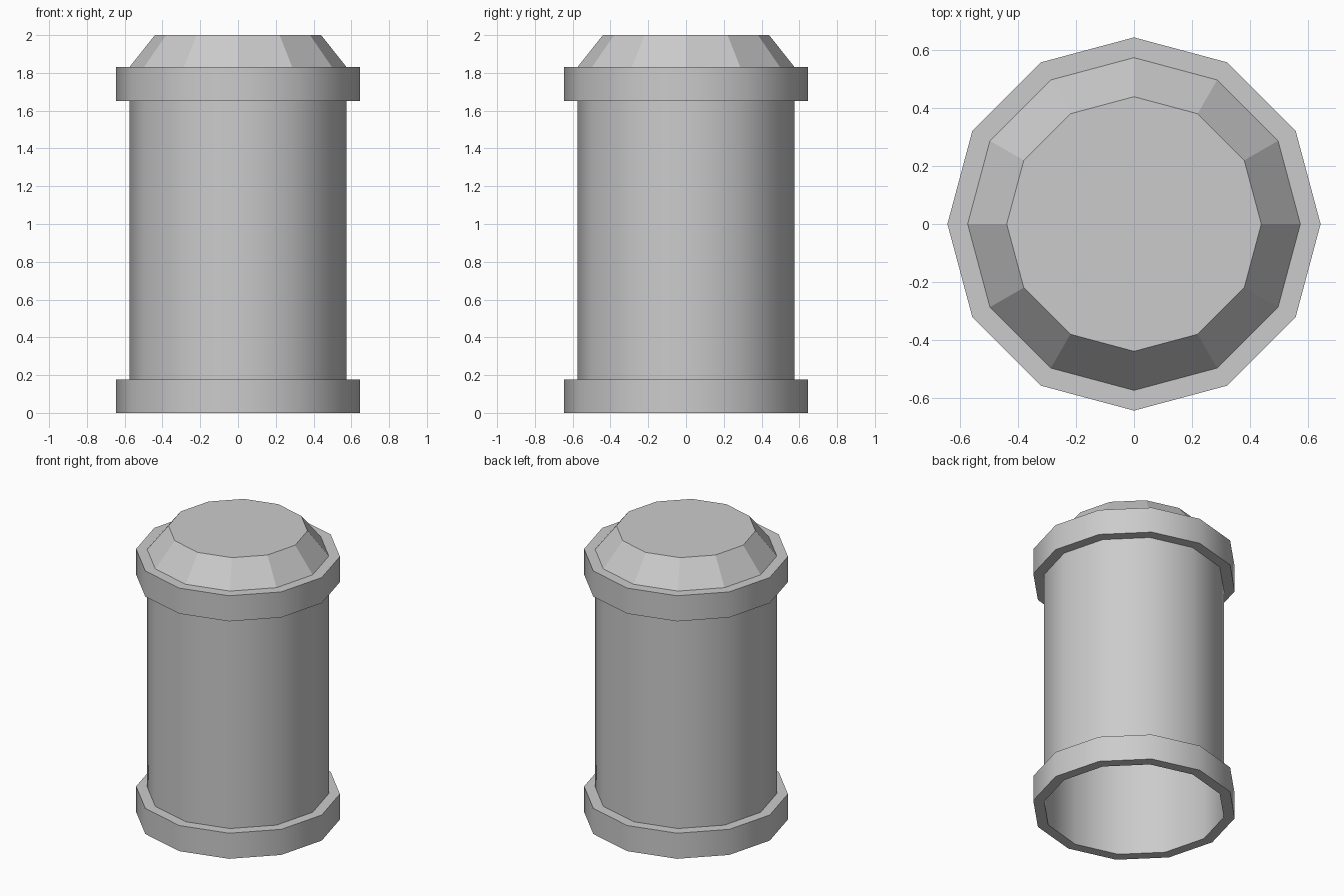
import bpy
import bmesh
import math

cube = bpy.data.objects.get("Cube")
if cube:
    bpy.data.objects.remove(cube, do_unlink=True)

SIDES = 12
BODY_R, RING_R, TOP_R = 0.575, 0.645, 0.44
RING_H, LID_Z, TOP_Z = 0.178, 1.83, 2.0

grey = bpy.data.materials.new("plain_grey")
grey.use_nodes = True
colour = (0.6, 0.6, 0.6, 1)
grey.diffuse_color = colour
grey.node_tree.nodes["Principled BSDF"].inputs["Base Color"].default_value = colour


def lathe(name, profile, smooth, cap=False):
    """Revolve a list of (radius, height) points; optionally close the end."""
    bm = bmesh.new()
    loops = []
    for r, z in profile:
        angles = [2 * math.pi * i / SIDES for i in range(SIDES)]
        loops.append([bm.verts.new((r * math.cos(a), r * math.sin(a), z)) for a in angles])
    for low, high in zip(loops, loops[1:]):
        for i in range(SIDES):
            j = (i + 1) % SIDES
            bm.faces.new((low[i], low[j], high[j], high[i]))
    if cap:
        bm.faces.new(loops[-1])
    mesh = bpy.data.meshes.new(name)
    bm.to_mesh(mesh)
    bm.free()
    mesh.materials.append(grey)
    obj = bpy.data.objects.new(name, mesh)
    bpy.context.collection.objects.link(obj)
    if smooth:
        bpy.ops.object.select_all(action="DESELECT")
        obj.select_set(True)
        bpy.context.view_layer.objects.active = obj
        bpy.ops.object.shade_smooth_by_angle(angle=math.radians(40))
    return obj


# Hollow barrel, open underneath
lathe("barrel", [(BODY_R, 0), (BODY_R, LID_Z)], True)

# Collars around the foot and the shoulder
for name, z in (("foot_collar", 0), ("shoulder_collar", LID_Z - RING_H)):
    lathe(name, [(BODY_R, z), (RING_R, z), (RING_R, z + RING_H), (BODY_R, z + RING_H)], True)

# Faceted sloping lid with a flat top
lathe("lid", [(BODY_R, LID_Z), (TOP_R, TOP_Z)], False, cap=True)
